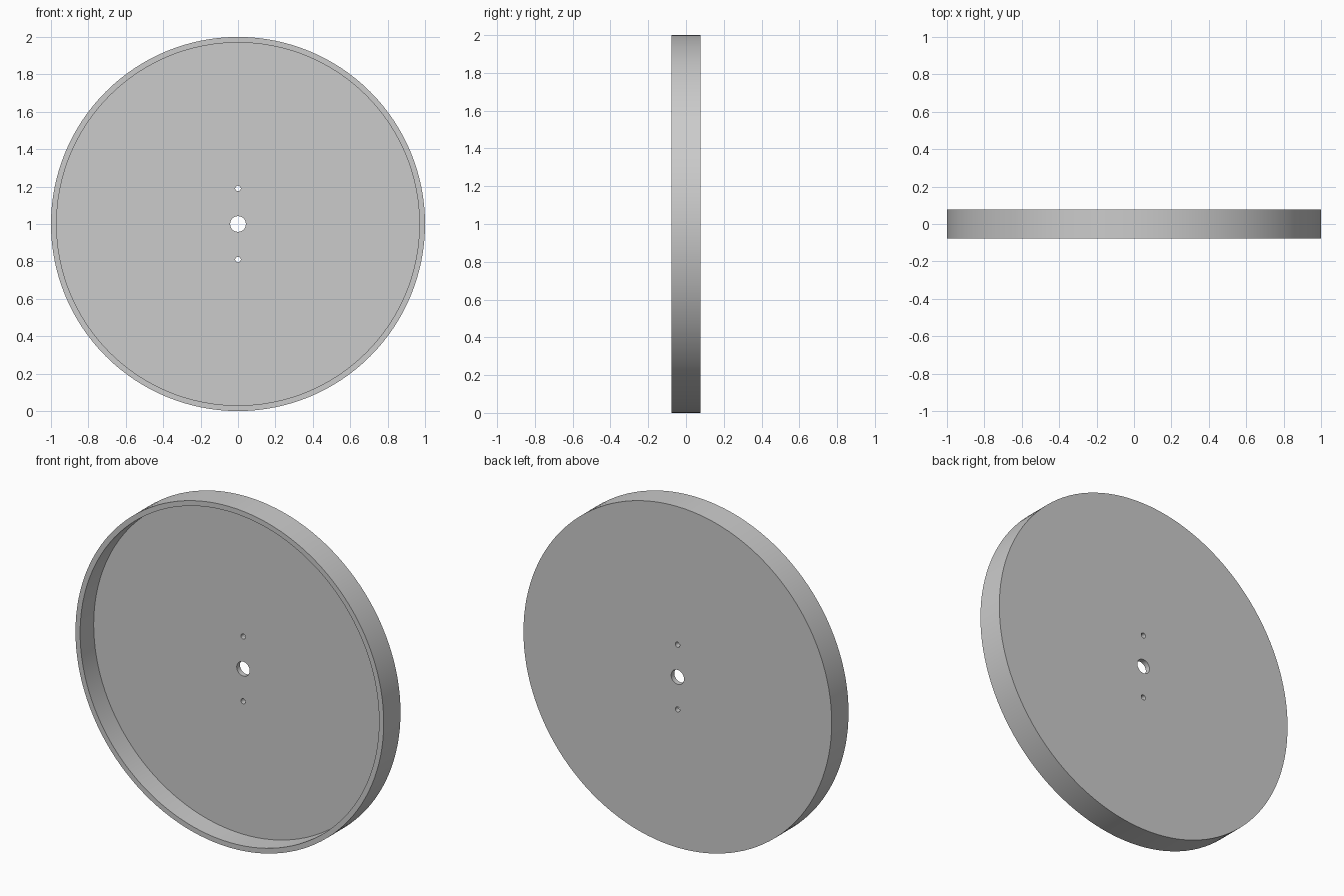
import bpy
import math

cube = bpy.data.objects.get("Cube")
if cube:
    bpy.data.objects.remove(cube, do_unlink=True)

RADIUS, HALF_DEPTH, WALL = 1.0, 0.078, 0.03

grey = bpy.data.materials.new("plain grey")
grey.use_nodes = True
colour = (0.6, 0.6, 0.6, 1)
grey.diffuse_color = colour
grey.node_tree.nodes["Principled BSDF"].inputs["Base Color"].default_value = colour


def cylinder(name, radius, y_front, y_back, z=RADIUS, sides=128):
    """Cylinder lying along y between two depths."""
    bpy.ops.mesh.primitive_cylinder_add(
        vertices=sides, radius=radius, depth=y_back - y_front,
        location=(0, (y_front + y_back) / 2, z), rotation=(math.pi / 2, 0, 0))
    obj = bpy.context.object
    obj.name = name
    obj.data.materials.append(grey)
    return obj


# Solid disc that becomes the shallow dish
dish = cylinder("dish", RADIUS, -HALF_DEPTH, HALF_DEPTH)

# Front recess, centre hole and the two small holes above and below it
cutters = [
    cylinder("recess_cutter", RADIUS - WALL, -2 * HALF_DEPTH, HALF_DEPTH - WALL),
    cylinder("centre_hole_cutter", 0.042, -0.3, 0.3, sides=48),
]
for side in (-1, 1):
    cutters.append(cylinder("small_hole_cutter", 0.015, -0.3, 0.3,
                            z=RADIUS + side * 0.19, sides=24))

for cutter in cutters:
    cutter.hide_render = True
    bpy.context.view_layer.objects.active = dish
    cut = dish.modifiers.new("cut", "BOOLEAN")
    cut.operation = "DIFFERENCE"
    cut.solver = "EXACT"
    cut.object = cutter
    bpy.ops.object.modifier_apply(modifier=cut.name)
    bpy.data.objects.remove(cutter, do_unlink=True)

# Smooth walls with crisp edges
bpy.ops.object.select_all(action="DESELECT")
dish.select_set(True)
bpy.context.view_layer.objects.active = dish
bpy.ops.object.shade_smooth_by_angle(angle=math.radians(30))
